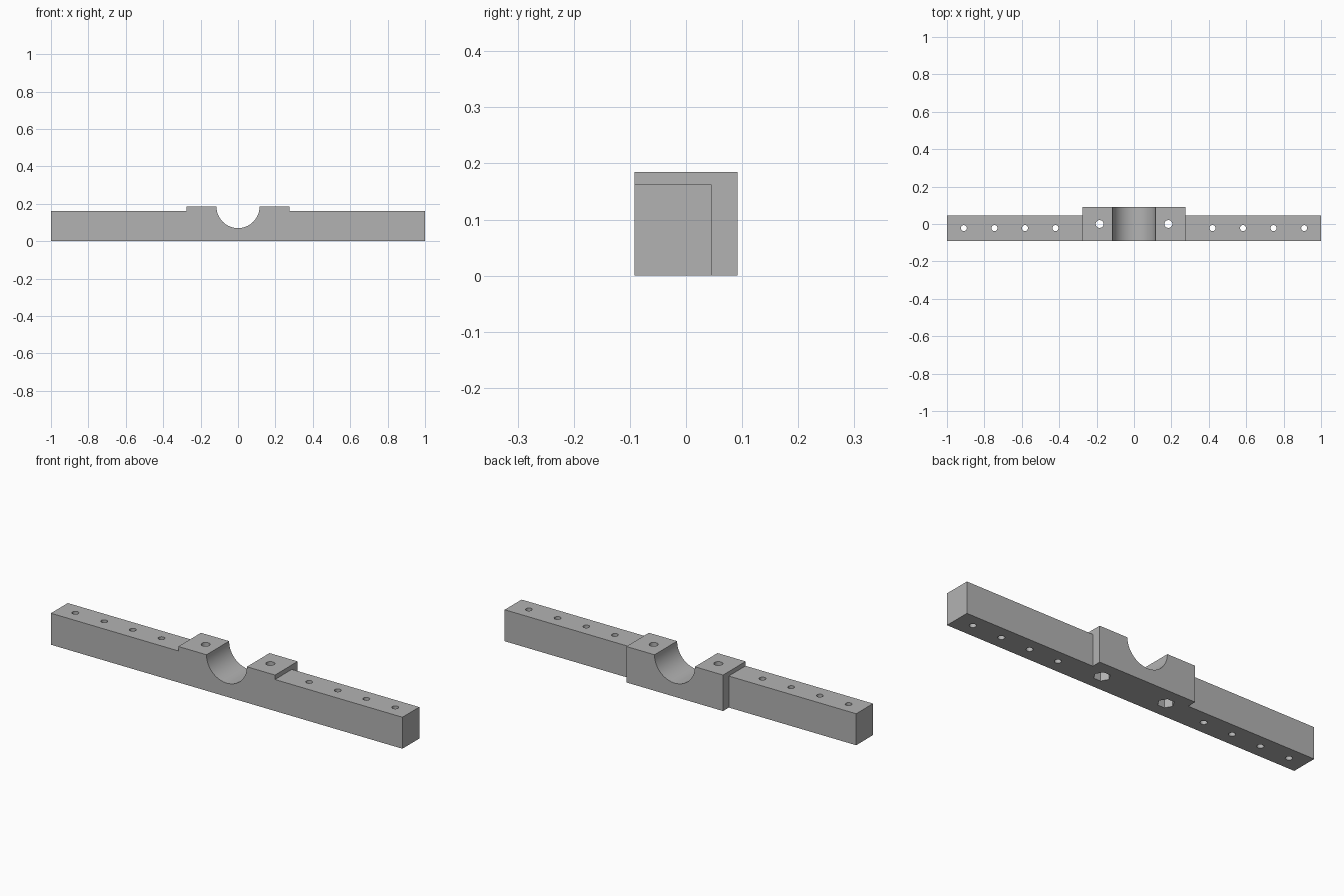
import bpy
import math

if "Cube" in bpy.data.objects:
    bpy.data.objects.remove(bpy.data.objects["Cube"], do_unlink=True)

GREY = (0.45, 0.45, 0.45, 1)
grey = bpy.data.materials.new("plain grey")
grey.use_nodes = True
grey.diffuse_color = GREY
grey.node_tree.nodes["Principled BSDF"].inputs["Base Color"].default_value = GREY


def box(name, x, y0, y1, z):
    """Box centred on x = 0 and standing on the ground."""
    bpy.ops.mesh.primitive_cube_add(size=1, location=(0, (y0 + y1) / 2, z / 2))
    ob = bpy.context.object
    ob.name = name
    ob.scale = (2 * x, y1 - y0, z)
    bpy.ops.object.transform_apply(location=True, rotation=True, scale=True)
    ob.data.materials.append(grey)
    return ob


def cylinder(name, radius, depth, location, sides=32, rotation=(0, 0, 0)):
    bpy.ops.mesh.primitive_cylinder_add(vertices=sides, radius=radius, depth=depth,
                                        location=location, rotation=rotation)
    ob = bpy.context.object
    ob.name = name
    ob.data.materials.append(grey)
    return ob


def combine(target, tool, operation):
    """Apply a boolean and discard the tool."""
    mod = target.modifiers.new(operation.lower(), "BOOLEAN")
    mod.operation = operation
    mod.solver = "EXACT"
    mod.object = tool
    bpy.context.view_layer.objects.active = target
    bpy.ops.object.modifier_apply(modifier=mod.name)
    bpy.data.objects.remove(tool, do_unlink=True)


# Long bar with a taller, deeper clamp block in the middle, flush at the front
FRONT, BACK, TOP = -0.092, 0.092, 0.185
bar = box("clamp_bar", 1.0, FRONT, 0.045, 0.162)
combine(bar, box("clamp_block", 0.275, FRONT, BACK, TOP), "UNION")

# Half-round saddle through the block
combine(bar, cylinder("saddle_cutter", 0.115, 0.5, (0, 0, TOP), 96,
                      (math.pi / 2, 0, 0)), "DIFFERENCE")

for side in (-1, 1):
    # Mounting holes along each arm
    for x in (0.42, 0.583, 0.746, 0.91):
        combine(bar, cylinder("arm_hole_cutter", 0.016, 1, (side * x, -0.022, 0)), "DIFFERENCE")
    # Clamp bolt hole with a hexagonal nut pocket underneath
    x = side * 0.184
    combine(bar, cylinder("bolt_hole_cutter", 0.021, 1, (x, 0, 0)), "DIFFERENCE")
    combine(bar, cylinder("nut_pocket_cutter", 0.039, 0.12, (x, 0, 0), 6,
                          (0, 0, math.pi / 2)), "DIFFERENCE")

bpy.ops.object.select_all(action="DESELECT")
bar.select_set(True)
bpy.context.view_layer.objects.active = bar
bpy.ops.object.shade_smooth_by_angle(angle=math.radians(30))
